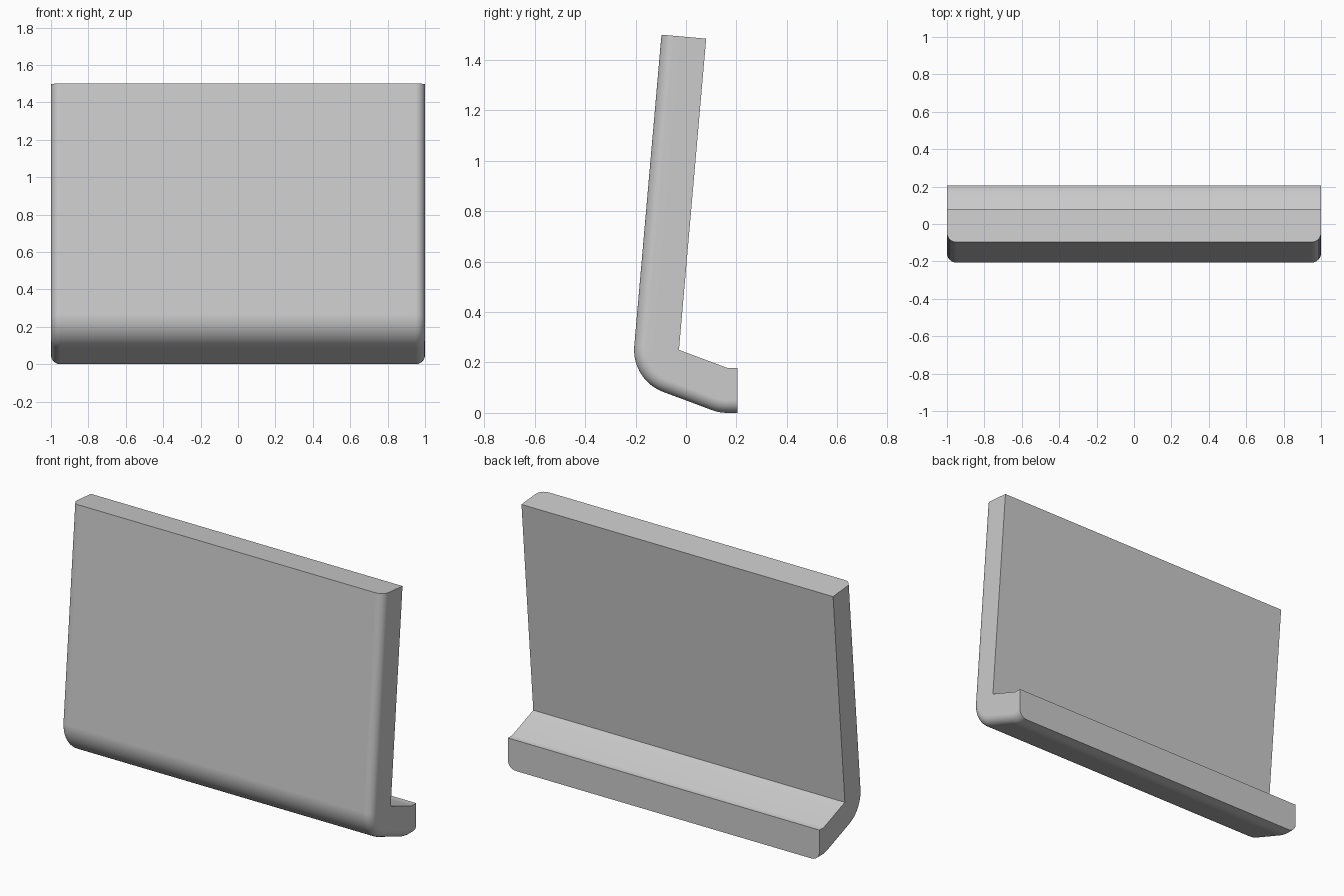
import bpy, bmesh
from math import sin, cos, radians, pi
from mathutils import Vector

cube = bpy.data.objects.get("Cube")
if cube:
    bpy.data.objects.remove(cube, do_unlink=True)

THICK = 0.178      # panel thickness
ROUND = 0.05       # rounding of the outer side edges
HALF = 1.0         # half of the width
LEAN, SLOPE = radians(5), radians(20)

# Inner path of the bent panel in (y, z): top, main bend, lip bend, lip end
top, bend, lip, end = (Vector(p) for p in
                       [(0.08, 1.485), (-0.028, 0.25), (0.165, 0.178), (0.205, 0.178)])


def fan(centre, start, stop, steps):
    """Pairs of inner point and outward direction turning around a bend."""
    angles = [start + (stop - start) * i / steps for i in range(steps + 1)]
    return [(centre, Vector((-cos(a), sin(a)))) for a in angles]


front_angle, slope_angle, down = LEAN, SLOPE - pi / 2, -pi / 2
stations = (fan(top, front_angle, front_angle, 1)[:1]
            + fan(bend, front_angle, slope_angle, 16)
            + fan(lip, slope_angle, down, 6)
            + fan(end, down, down, 1)[:1])
inner_path = [end, lip, bend, top]

# Slices across the width; the outer side pulls in near both ends
STEPS = 8
right_end = [(HALF - ROUND + ROUND * sin(t), ROUND * (1 - cos(t)))
             for t in (pi / 2 * i / STEPS for i in range(STEPS + 1))]
slices = [(-x, d) for x, d in reversed(right_end)] + right_end

bm = bmesh.new()
rings = []
for x, inset in slices:
    outline = [c + n * (THICK - inset) for c, n in stations] + inner_path
    rings.append([bm.verts.new((x, p.x, p.y)) for p in outline])

for a, b in zip(rings, rings[1:]):
    for i in range(len(a)):
        j = (i + 1) % len(a)
        bm.faces.new((a[i], a[j], b[j], b[i]))
bm.faces.new(rings[0])
bm.faces.new(rings[-1])
bmesh.ops.recalc_face_normals(bm, faces=bm.faces)

mesh = bpy.data.meshes.new("bent_panel")
bm.to_mesh(mesh)
bm.free()
panel = bpy.data.objects.new("bent_panel", mesh)
bpy.context.collection.objects.link(panel)

# Plain grey material
grey = bpy.data.materials.new("light_grey")
grey.use_nodes = True
colour = (0.6, 0.6, 0.6, 1)
grey.diffuse_color = colour
for node in grey.node_tree.nodes:
    if node.type == "BSDF_PRINCIPLED":
        node.inputs["Base Color"].default_value = colour
mesh.materials.append(grey)

# Smooth bends, crisp edges
bpy.ops.object.select_all(action="DESELECT")
panel.select_set(True)
bpy.context.view_layer.objects.active = panel
bpy.ops.object.shade_smooth_by_angle(angle=radians(30))
weighted = panel.modifiers.new("weighted_normals", "WEIGHTED_NORMAL")
weighted.keep_sharp = True
